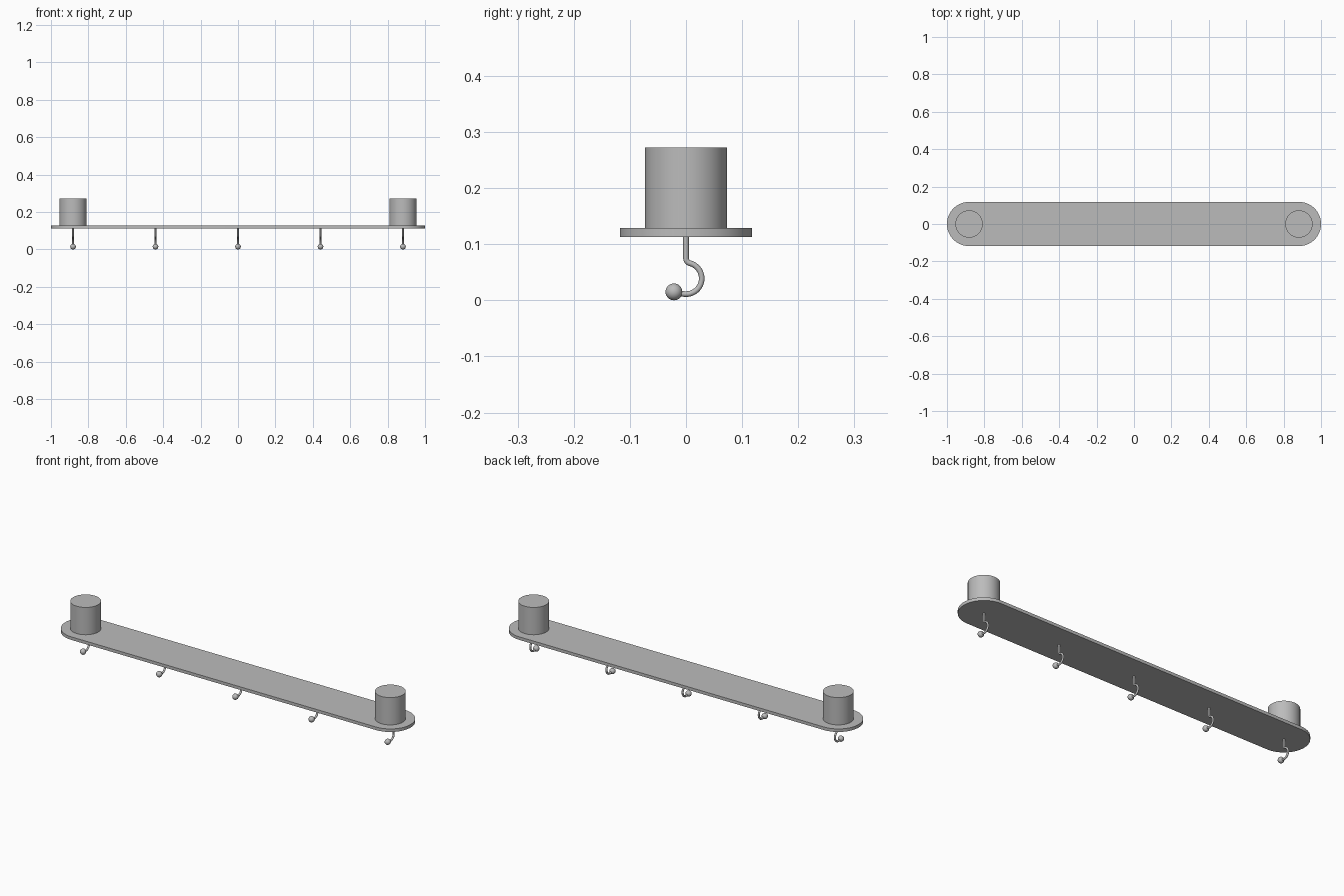
import bpy
import bmesh
from math import sin, cos, pi, sqrt, atan2, radians
from mathutils import Vector, Matrix

old = bpy.data.objects.get("Cube")
if old:
    bpy.data.objects.remove(old, do_unlink=True)

# Single brushed grey finish
grey = bpy.data.materials.new("satin grey")
grey.use_nodes = True
colour = (0.5, 0.5, 0.5, 1)
grey.diffuse_color = colour
grey.node_tree.nodes["Principled BSDF"].inputs["Base Color"].default_value = colour

HALF_WIDTH = 0.118
END_X = 1 - HALF_WIDTH
PLATE_BOTTOM, PLATE_TOP = 0.113, 0.129
POST_TOP, POST_RADIUS = 0.272, 0.073


def add_object(name, bm):
    mesh = bpy.data.meshes.new(name)
    bmesh.ops.recalc_face_normals(bm, faces=bm.faces)
    bm.to_mesh(mesh)
    bm.free()
    mesh.materials.append(grey)
    obj = bpy.data.objects.new(name, mesh)
    bpy.context.collection.objects.link(obj)
    bpy.ops.object.select_all(action="DESELECT")
    obj.select_set(True)
    bpy.context.view_layer.objects.active = obj
    bpy.ops.object.shade_smooth_by_angle(angle=radians(30))
    return obj


def arc(cx, cy, radius, start, end, steps):
    angles = [start + (end - start) * i / steps for i in range(steps + 1)]
    return [(cx + radius * cos(a), cy + radius * sin(a)) for a in angles]


# Shelf plate: stadium outline, extruded upward
outline = (arc(END_X, 0, HALF_WIDTH, -pi / 2, pi / 2, 32)
           + arc(-END_X, 0, HALF_WIDTH, pi / 2, 3 * pi / 2, 32))
bm = bmesh.new()
face = bm.faces.new([bm.verts.new((x, y, PLATE_BOTTOM)) for x, y in outline])
extruded = bmesh.ops.extrude_face_region(bm, geom=[face], use_keep_orig=True)["geom"]
top = [v for v in extruded if isinstance(v, bmesh.types.BMVert)]
bmesh.ops.translate(bm, verts=top, vec=(0, 0, PLATE_TOP - PLATE_BOTTOM))
add_object("plate", bm)

# Round posts above each end
for side, x in (("left", END_X), ("right", -END_X)):
    bm = bmesh.new()
    bmesh.ops.create_cone(
        bm, cap_ends=True, segments=64, radius1=POST_RADIUS, radius2=POST_RADIUS,
        depth=POST_TOP - PLATE_TOP,
        matrix=Matrix.Translation((x, 0, (POST_TOP + PLATE_TOP) / 2)))
    add_object(side + "_post", bm)

# Hook centre line in the y-z plane: stem, small bend, open loop
LOOP_Z, LOOP_R, BEND_R, WIRE_R = 0.039, 0.028, 0.009, 0.005
bend_z = LOOP_Z + sqrt((LOOP_R + BEND_R) ** 2 - BEND_R ** 2)
join = atan2(bend_z - LOOP_Z, BEND_R)
path = [(0, PLATE_BOTTOM + 0.002)]
path += arc(BEND_R, bend_z, BEND_R, pi, pi + join, 8)
path += arc(0, LOOP_Z, LOOP_R, join, radians(-125), 28)[1:]


def hook_mesh():
    bm = bmesh.new()
    sides = 16
    rings = []
    # Sweep a round wire along the path
    for i, (y, z) in enumerate(path):
        before = path[max(i - 1, 0)]
        after = path[min(i + 1, len(path) - 1)]
        tangent = Vector((0, after[0] - before[0], after[1] - before[1])).normalized()
        across = Vector((1, 0, 0))
        normal = tangent.cross(across)
        rings.append([bm.verts.new(Vector((0, y, z)) + WIRE_R * (
            across * cos(2 * pi * k / sides) + normal * sin(2 * pi * k / sides)))
            for k in range(sides)])
    for a, b in zip(rings, rings[1:]):
        for k in range(sides):
            n = (k + 1) % sides
            bm.faces.new((a[k], a[n], b[n], b[k]))
    bm.faces.new(rings[0])
    bm.faces.new(rings[-1])
    # Ball at the tip
    bmesh.ops.create_uvsphere(bm, u_segments=24, v_segments=16, radius=0.015,
                              matrix=Matrix.Translation((0, -0.0215, 0.015)))
    return bm


# Five evenly spaced hooks below the plate
for i in range(5):
    hook = add_object(f"hook_{i + 1}", hook_mesh())
    hook.location.x = END_X * (i - 2) / 2
